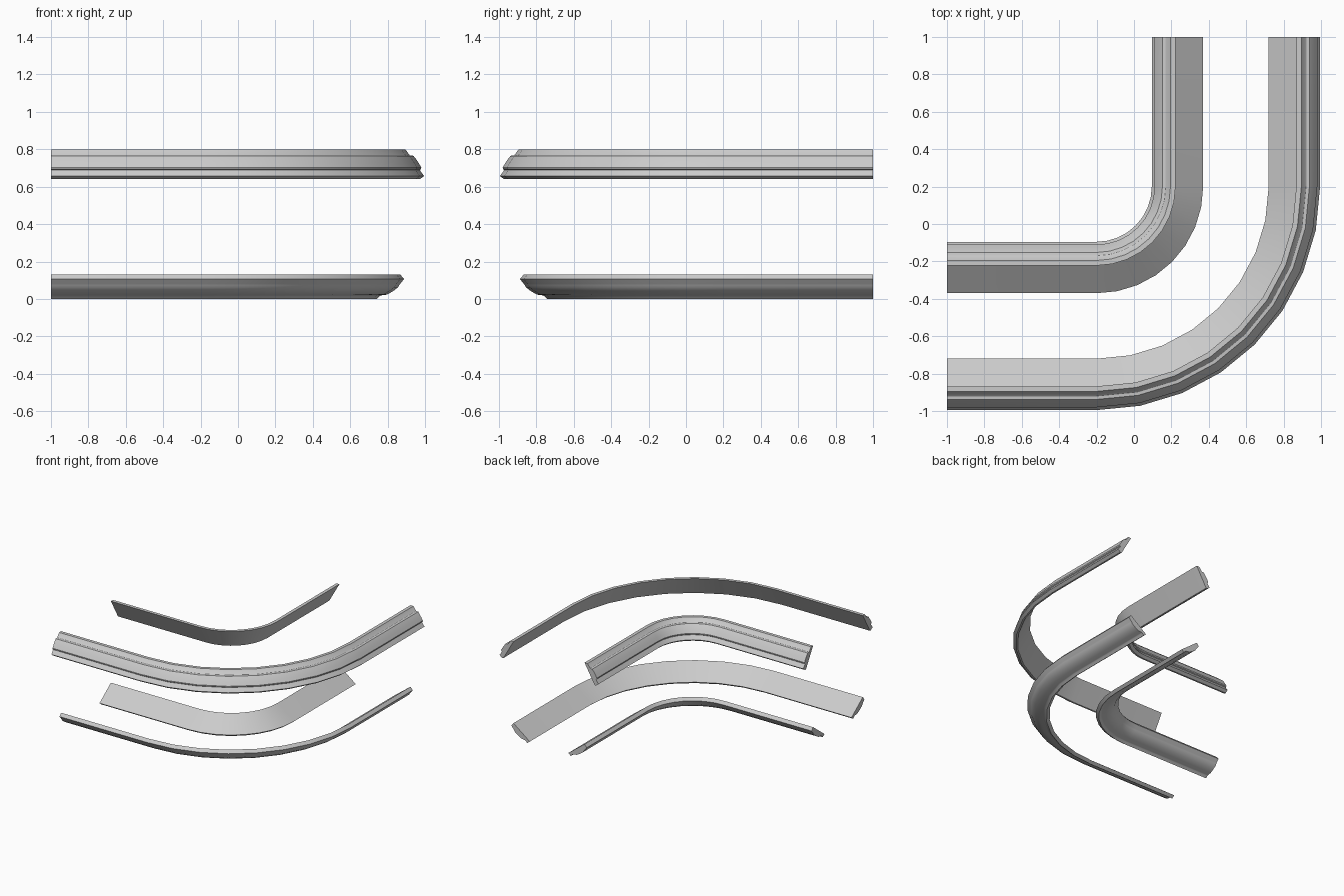
import bpy, bmesh, math

cube = bpy.data.objects.get("Cube")
if cube:
    bpy.data.objects.remove(cube, do_unlink=True)

# Single plaster grey
grey = bpy.data.materials.new("light grey")
grey.use_nodes = True
colour = (0.6, 0.6, 0.6, 1)
grey.diffuse_color = colour
grey.node_tree.nodes["Principled BSDF"].inputs["Base Color"].default_value = colour

CENTRE = 0.2      # bend centre sits at (-CENTRE, CENTRE)
STEPS = 8
MIRROR = 1.09     # reflects an outer profile into its inner partner

# Cross-sections as (offset, height), flat back first
CROWN = [(0.96, 0.64), (0.868, 0.8), (0.895, 0.8), (0.915, 0.772), (0.921, 0.767),
         (0.938, 0.765), (0.949, 0.752), (0.966, 0.726), (0.98, 0.703), (0.979, 0.694),
         (0.972, 0.689), (0.995, 0.657), (0.973, 0.64)]
BASE = [(0.72, 0.018), (0.868, 0.13), (0.888, 0.106), (0.867, 0.08), (0.862, 0.074),
        (0.856, 0.062), (0.83, 0.042), (0.797, 0.023), (0.765, 0.019), (0.757, 0.015),
        (0.743, 0.0)]


def ring(profile, place):
    return [(*place(u), z) for u, z in profile]


def moulding(name, profile):
    """Sweep a profile along a straight run, a quarter bend and a straight run."""
    rings = [ring(profile, lambda u: (-1, -u))]
    for i in range(STEPS + 1):
        a = math.pi / 2 * i / STEPS
        rings.append(ring(profile, lambda u: (-CENTRE + (u + CENTRE) * math.sin(a),
                                              CENTRE - (u + CENTRE) * math.cos(a))))
    rings.append(ring(profile, lambda u: (u, 1)))

    bm = bmesh.new()
    loops = [[bm.verts.new(co) for co in r] for r in rings]
    n = len(profile)
    for a, b in zip(loops, loops[1:]):
        for j in range(n):
            k = (j + 1) % n
            bm.faces.new((a[j], a[k], b[k], b[j]))
    # End caps
    bm.faces.new(loops[0])
    bm.faces.new(loops[-1])
    bmesh.ops.recalc_face_normals(bm, faces=bm.faces[:])
    mesh = bpy.data.meshes.new(name)
    bm.to_mesh(mesh)
    bm.free()
    mesh.materials.append(grey)
    obj = bpy.data.objects.new(name, mesh)
    bpy.context.collection.objects.link(obj)
    bpy.ops.object.select_all(action="DESELECT")
    obj.select_set(True)
    bpy.context.view_layer.objects.active = obj
    bpy.ops.object.shade_smooth_by_angle(angle=math.radians(30))


for label, profile in (("crown_moulding", CROWN), ("base_moulding", BASE)):
    moulding("outer_" + label, profile)
    moulding("inner_" + label, [(MIRROR - u, z) for u, z in profile])
